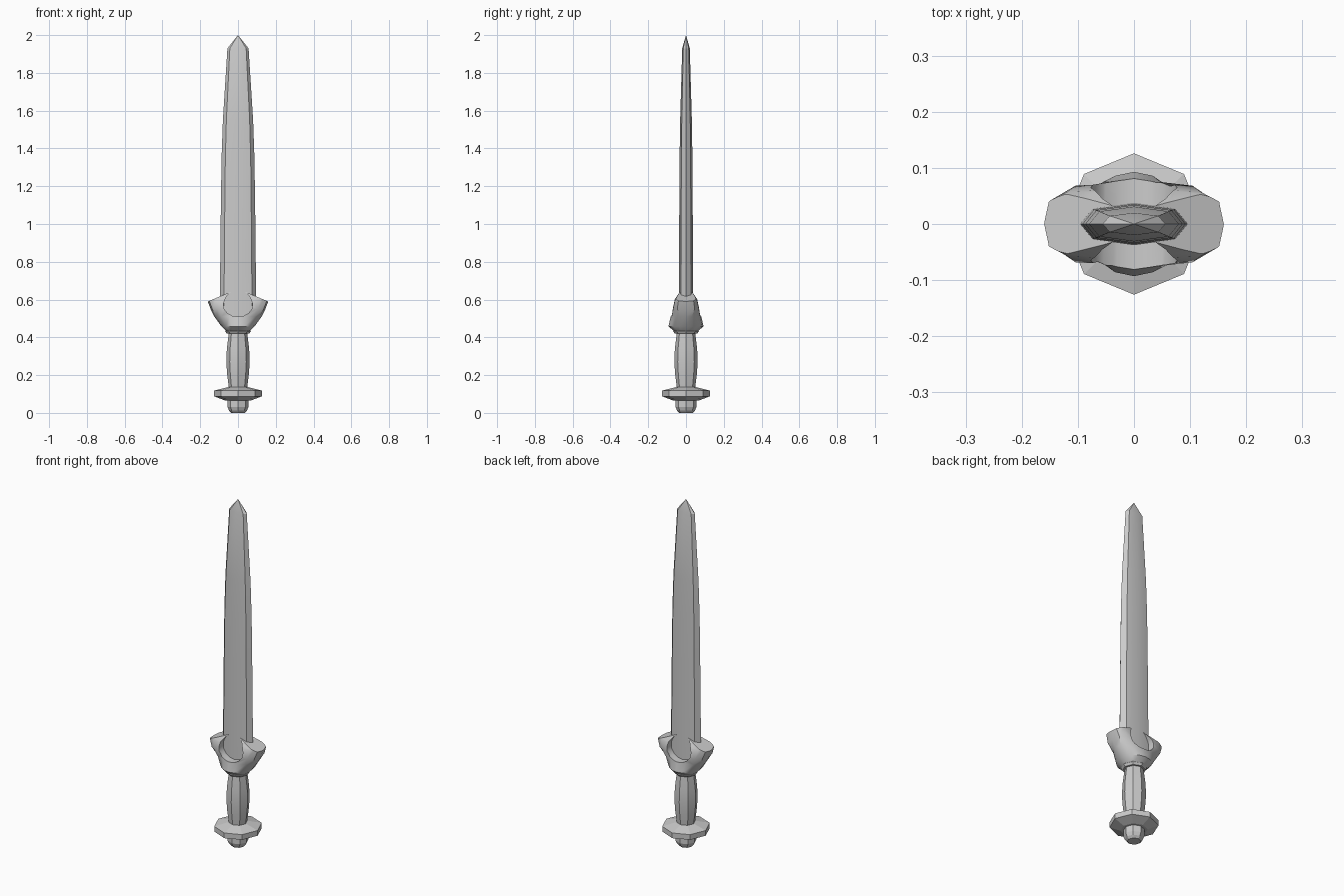
import bpy, bmesh, math

if "Cube" in bpy.data.objects:
    bpy.data.objects.remove(bpy.data.objects["Cube"])

OCT = [(math.cos(i * math.pi / 4), math.sin(i * math.pi / 4)) for i in range(8)]


def mirror4(quarter):
    """Complete a closed outline from its +x, +y quarter (first on x, last on y axis)."""
    half = quarter + [(-x, y) for x, y in quarter[-2::-1]]
    return half + [(x, -y) for x, y in half[-2:0:-1]]


def finish(bm, name, angle=None):
    bmesh.ops.recalc_face_normals(bm, faces=bm.faces)
    me = bpy.data.meshes.new(name)
    bm.to_mesh(me)
    bm.free()
    ob = bpy.data.objects.new(name, me)
    bpy.context.collection.objects.link(ob)
    if angle:
        smooth(ob, angle)
    return ob


def smooth(ob, angle):
    bpy.ops.object.select_all(action='DESELECT')
    ob.select_set(True)
    bpy.context.view_layer.objects.active = ob
    bpy.ops.object.shade_smooth_by_angle(angle=math.radians(angle))


def loft(name, rings, angle=None, tip=None):
    """Skin rings of (z, x scale, y scale, outline); optional point at the top."""
    bm = bmesh.new()
    loops = [[bm.verts.new((x * sx, y * sy, z)) for x, y in shape]
             for z, sx, sy, shape in rings]
    n = len(loops[0])
    for a, b in zip(loops, loops[1:]):
        for i in range(n):
            j = (i + 1) % n
            bm.faces.new((a[i], a[j], b[j], b[i]))
    bm.faces.new(loops[0])
    if tip:
        t = bm.verts.new((0, 0, tip))
        for i in range(n):
            bm.faces.new((loops[-1][i], loops[-1][(i + 1) % n], t))
    else:
        bm.faces.new(loops[-1])
    return finish(bm, name, angle)


def turned(name, profile, angle=None):
    return loft(name, [(z, r, r, OCT) for z, r in profile], angle)


# Pommel nut, pommel disc and swelling grip
turned("pommel_nut", [(0, .035), (.012, .047), (.03, .055), (.072, .055)])
turned("pommel_disc", [(.066, .07), (.088, .126), (.118, .126), (.136, .055)])
turned("grip", [(.13, .048), (.2, .057), (.27, .062), (.34, .059), (.43, .048)], 20)
turned("grip_collar", [(.42, .06), (.432, .068), (.445, .06)])

# Blade with bevelled edges and a short point
blade = mirror4([(1, 0), (.77, .72), (0, 1)])
loft("blade", [(.48, .097, .038, blade), (1.0, .092, .036, blade),
               (1.35, .087, .034, blade), (1.55, .08, .031, blade),
               (1.93, .056, .02, blade)], 25, tip=2.0)

# Guard body: flares sideways and thins toward the horns
body = mirror4([(1, 0), (.94, .65), (.72, .96), (.38, 1), (0, 1.02)])
rnd = mirror4([(math.cos(a), math.sin(a)) for a in [i * math.pi / 8 for i in range(4)]] + [(0, 1)])
guard = loft("guard", [(.432, .062, .062, rnd), (.458, .088, .093, rnd),
                       (.51, .125, .081, rnd), (.55, .145, .071, body),
                       (.6, .164, .06, body), (.65, .165, .026, body)])

# Crescent outline used to carve the recess and slanted horn tops
half = [(0, .51), (.03, .514), (.055, .527), (.073, .55), (.077, .575),
        (.07, .6), (.056, .622), (.038, .641), (.2, .573), (.2, .4)]
outline = half + [(-x, z) for x, z in half[:0:-1]]
bm = bmesh.new()
face = bm.faces.new([bm.verts.new((x, -.2, z)) for x, z in outline])
ext = bmesh.ops.extrude_face_region(bm, geom=[face])
for v in ext["geom"]:
    if isinstance(v, bmesh.types.BMVert):
        v.co.y = .2
cutter = finish(bm, "guard_cutter")
cutter.hide_render = True
mod = guard.modifiers.new("carve", 'BOOLEAN')
mod.operation = 'INTERSECT'
mod.solver = 'EXACT'
mod.object = cutter
bpy.context.view_layer.objects.active = guard
bpy.ops.object.modifier_apply(modifier="carve")
bpy.data.objects.remove(cutter)
smooth(guard, 32)
